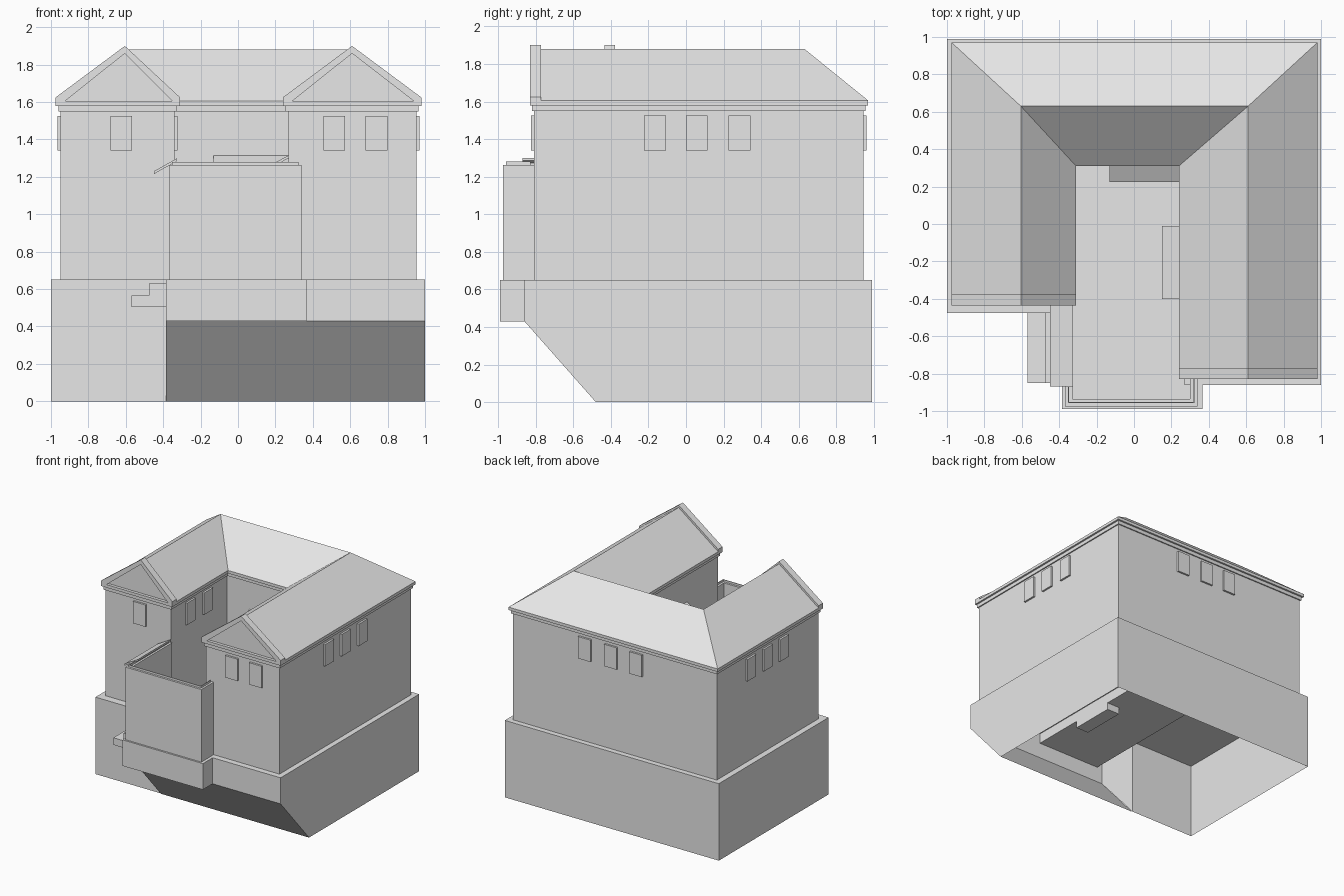
import bpy
import bmesh
from mathutils import Vector

cube = bpy.data.objects.get("Cube")
if cube:
    bpy.data.objects.remove(cube, do_unlink=True)

plaster = bpy.data.materials.new("light_grey_plaster")
plaster.use_nodes = True
plaster.diffuse_color = (0.8, 0.8, 0.8, 1)
plaster.node_tree.nodes["Principled BSDF"].inputs["Base Color"].default_value = (0.8, 0.8, 0.8, 1)


def finish(name, bm):
    mesh = bpy.data.meshes.new(name)
    bm.to_mesh(mesh)
    bm.free()
    mesh.materials.append(plaster)
    obj = bpy.data.objects.new(name, mesh)
    bpy.context.collection.objects.link(obj)
    return obj


def place(axis, u, v, w):
    # profile (u, v) with depth w along the given axis
    return {"x": (w, u, v), "y": (u, w, v), "z": (u, v, w)}[axis]


def prism(name, profile, axis, a, b, drop=None, chamfer=0):
    bm = bmesh.new()
    ends = [[bm.verts.new(place(axis, u, v, w)) for u, v in profile] for w in (a, b)]
    for ring in ends:
        bm.faces.new(ring)
    n = len(profile)
    for i in range(n):
        j = (i + 1) % n
        bm.faces.new((ends[0][i], ends[0][j], ends[1][j], ends[1][i]))
    bmesh.ops.recalc_face_normals(bm, faces=bm.faces)
    if drop:
        bm.normal_update()
        gone = [f for f in bm.faces if drop(f.normal, f.calc_center_median())]
        bmesh.ops.delete(bm, geom=gone, context="FACES")
    if chamfer:
        rim = [e for e in bm.edges if all(abs(v.co.z - b) < 1e-5 for v in e.verts)]
        bmesh.ops.bevel(bm, geom=rim, offset=chamfer, segments=2, affect="EDGES")
    return finish(name, bm)


def rect(x0, x1, y0, y1):
    return [(x0, y0), (x1, y0), (x1, y1), (x0, y1)]


def box(name, x0, x1, y0, y1, z0, z1, drop=None):
    return prism(name, rect(x0, x1, y0, y1), "z", z0, z1, drop)


def sheets(name, polygons):
    bm = bmesh.new()
    for poly in polygons:
        bm.faces.new([bm.verts.new(p) for p in poly])
    return finish(name, bm)


def u_plan(left, right, back, in_left, in_right, in_back, front_left, front_right):
    return [(left, back), (left, front_left), (in_left, front_left), (in_left, in_back),
            (in_right, in_back), (in_right, front_right), (right, front_right), (right, back)]


# Plinth: hollow shell, open underneath, with an undercut front
LEDGE = 0.65
prism("plinth_right", [(0.99, 0), (0.99, LEDGE), (-0.86, LEDGE), (-0.86, 0.43), (-0.48, 0)],
      "x", -0.385, 1, lambda n, c: n.x < -0.9 or abs(n.z) > 0.9)
box("plinth_left", -1, -0.385, -0.475, 0.99, 0, LEDGE,
    lambda n, c: n.x > 0.9 or abs(n.z) > 0.9)
sheets("plinth_cheek", [[(-0.385, -0.475, 0), (-0.385, -0.475, LEDGE),
                         (-0.385, -0.86, LEDGE), (-0.385, -0.86, 0.43)]])
box("plinth_bay", -0.385, 0.365, -0.99, -0.86, 0.43, LEDGE,
    lambda n, c: n.z > 0.9 or n.y > 0.9)
ledges = [rect(-1, -0.335, -0.475, 0.99), rect(-0.385, -0.335, -0.99, -0.475),
          rect(-0.335, 0.27, 0.34, 0.99), rect(0.27, 1, -0.86, 0.99),
          rect(-0.335, 0.365, -0.99, -0.935), rect(0.3, 0.365, -0.935, -0.86)]
sheets("plinth_ledge", [[(x, y, LEDGE) for x, y in r] for r in ledges])

# Sunken courtyard floor and its low sides
court = [(-0.335, 0.34), (0.27, 0.34), (0.27, -0.86), (0.3, -0.86), (0.3, -0.935), (-0.335, -0.935)]
prism("courtyard_floor", court, "z", 0.565, LEDGE, lambda n, c: n.z > 0.9)
box("courtyard_side_step", 0.15, 0.27, -0.4, -0.01, 0.505, 0.63)

# Walls of the three wings
prism("wing_walls", u_plan(-0.95, 0.955, 0.945, -0.34, 0.27, 0.34, -0.41, -0.81),
      "z", LEDGE, 1.56, lambda n, c: n.z < -0.9)

# Courtyard front wall with chamfered coping
prism("courtyard_wall", [(-0.37, -0.41), (-0.37, -0.975), (0.34, -0.975), (0.34, -0.81),
                         (0.3, -0.81), (0.3, -0.935), (-0.33, -0.935), (-0.33, -0.41)],
      "z", LEDGE, 1.28, chamfer=0.017)

# Entrance steps
prism("entrance_steps", [(-0.57, 0.505), (-0.57, 0.565), (-0.475, 0.565), (-0.475, 0.63),
                         (-0.385, 0.63), (-0.385, 0.505)], "y", -0.85, -0.475)


# Sloping door canopies
def canopy(name, axis, low, high, a, b):
    (u0, z0), (u1, z1) = low, high
    prism(name, [(u0, z0), (u1, z1), (u1, z1 + 0.015), (u0, z0 + 0.015)], axis, a, b)


canopy("entrance_canopy", "y", (-0.45, 1.215), (-0.325, 1.285), -0.87, -0.43)
canopy("side_canopy", "y", (0.15, 1.235), (0.27, 1.3), -0.4, -0.01)
canopy("back_canopy", "x", (0.225, 1.235), (0.34, 1.3), -0.13, 0.27)

# Eaves in two projecting bands
prism("eaves_lower", u_plan(-0.96, 0.965, 0.955, -0.325, 0.255, 0.325, -0.425, -0.82),
      "z", 1.55, 1.58)
prism("eaves_upper", u_plan(-0.975, 0.98, 0.97, -0.31, 0.24, 0.31, -0.435, -0.83),
      "z", 1.58, 1.605)

# Hipped roof over the U plan, gabled at both wing fronts
EAVE, RIDGE = 1.605, 1.88
outer = u_plan(-0.975, 0.98, 0.97, -0.31, 0.24, 0.31, -0.41, -0.805)
bl, fl, il, cl, cr, ir, fr, br = [(x, y, EAVE) for x, y in outer]
gl, hl, hr, gr = [(x, y, RIDGE) for x, y in
                  ((-0.605, -0.41), (-0.605, 0.63), (0.61, 0.63), (0.61, -0.805))]
sheets("roof", [(bl, fl, gl, hl), (il, cl, hl, gl), (bl, hl, hr, br), (cl, cr, hr, hl),
                (cr, ir, gr, hr), (fr, br, hr, gr), (fl, il, gl), (ir, fr, gr)])


# Raised raking copings on the gables
def gable(name, x0, apex, x1, y0):
    prism(name, [(x0, EAVE), (x0, 1.625), (apex, 1.9), (x1, 1.625), (x1, EAVE),
                 (x1 - 0.04, EAVE), (apex, 1.86), (x0 + 0.05, EAVE)], "y", y0, y0 + 0.058)


gable("left_gable", -0.975, -0.605, -0.31, -0.435)
gable("right_gable", 0.24, 0.61, 0.98, -0.83)


# Windows as raised panels
def windows(name, axis, wall, out, centres):
    for i, c in enumerate(centres):
        prism(f"{name}_window_{i + 1}",
              [(c - 0.058, 1.34), (c + 0.058, 1.34), (c + 0.058, 1.525), (c - 0.058, 1.525)],
              axis, wall, wall + out * 0.016)


windows("right", "x", 0.955, 1, (-0.165, 0.057, 0.285))
windows("left", "x", -0.95, -1, (0.065, 0.28, 0.5))
windows("back", "y", 0.945, 1, (-0.2, 0.035, 0.28))
windows("front_left", "y", -0.41, -1, (-0.625,))
windows("front_right", "y", -0.81, -1, (0.515, 0.74))
windows("courtyard", "x", -0.34, 1, (-0.16, 0.07))
